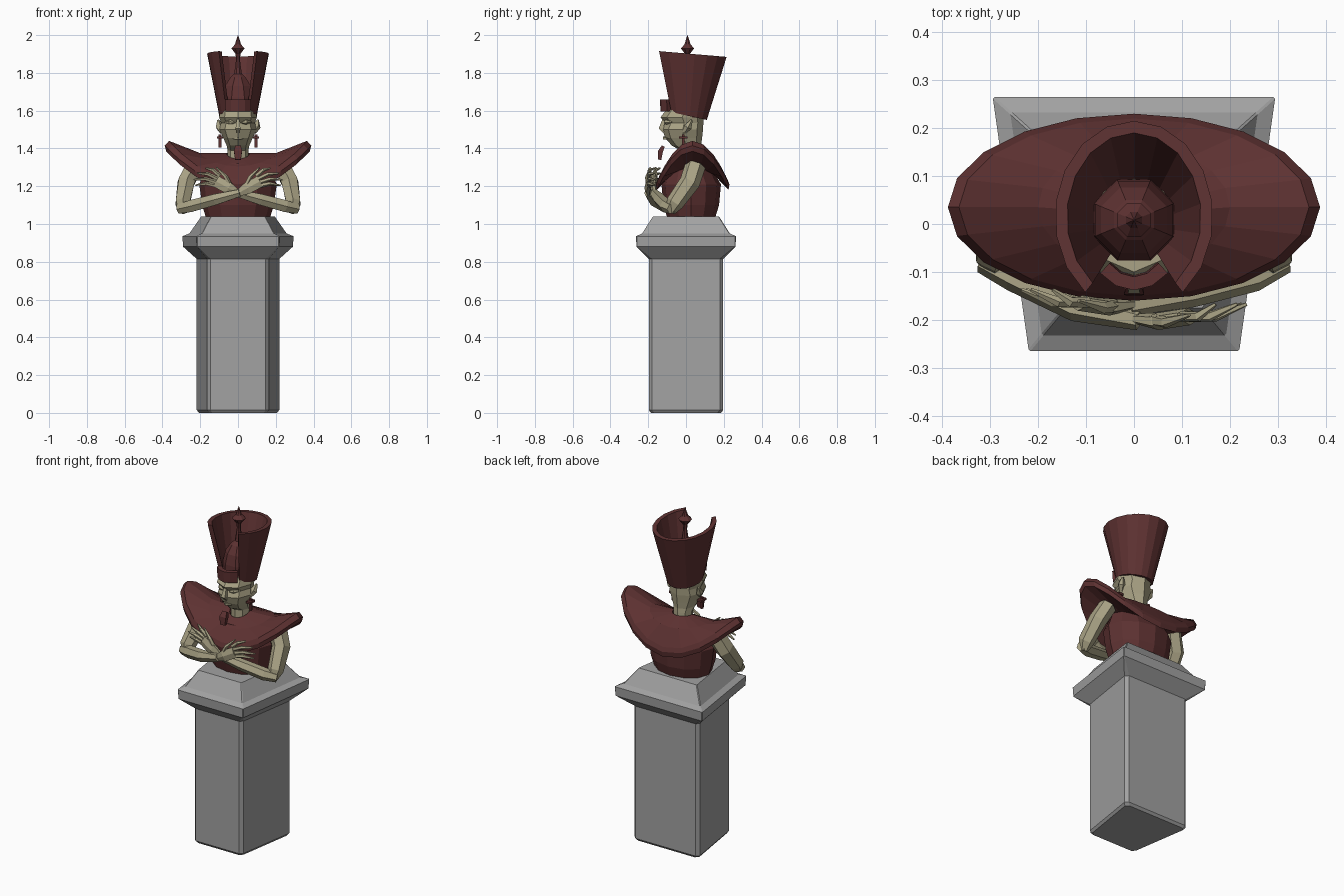
import bpy, bmesh
from math import sin, cos, pi, radians
from mathutils import Vector

cube = bpy.data.objects.get("Cube")
if cube:
    bpy.data.objects.remove(cube, do_unlink=True)


def material(name, rgb):
    m = bpy.data.materials.new(name)
    m.use_nodes = True
    m.diffuse_color = (*rgb, 1)
    m.node_tree.nodes["Principled BSDF"].inputs["Base Color"].default_value = (*rgb, 1)
    return m


STONE = material("grey_stone", (.36, .36, .36))
RED = material("dark_red", (.11, .031, .031))
SKIN = material("pale_skin", (.40, .365, .235))


def loft(name, rings, mat, wrap=False):
    """Skin a list of equal rings; cap the ends unless wrapped."""
    bm = bmesh.new()
    vs = [[bm.verts.new(p) for p in ring] for ring in rings]
    n = len(vs[0])
    pairs = list(zip(vs, vs[1:])) + ([(vs[-1], vs[0])] if wrap else [])
    for a, b in pairs:
        for i in range(n):
            j = (i + 1) % n
            bm.faces.new((a[i], a[j], b[j], b[i]))
    if not wrap:
        bm.faces.new(vs[0][::-1])
        bm.faces.new(vs[-1])
    bmesh.ops.recalc_face_normals(bm, faces=bm.faces[:])
    me = bpy.data.meshes.new(name)
    bm.to_mesh(me)
    bm.free()
    me.materials.append(mat)
    ob = bpy.data.objects.new(name, me)
    bpy.context.collection.objects.link(ob)
    return ob


def oval(z, rx, front, back, n=8, turn=0.0):
    cy, ry = (front + back) / 2, (back - front) / 2
    return [(rx * sin(a), cy - ry * cos(a), z)
            for a in (2 * pi * (k + turn) / n for k in range(n))]


def limb(name, path, mat, n=6, flat=1.0):
    """Tapered tube along (point, radius) pairs; flat squashes it front to back."""
    pts = [Vector(p) for p, r in path]
    rings = []
    for i, (p, r) in enumerate(path):
        d = (pts[min(i + 1, len(pts) - 1)] - pts[max(i - 1, 0)]).normalized()
        side = d.cross(Vector((0, 1, 0))).normalized()
        depth = side.cross(d)
        rings.append([pts[i] + side * r * cos(a) + depth * r * flat * sin(a)
                      for a in (2 * pi * (k + .5) / n for k in range(n))])
    return loft(name, rings, mat)


def box(name, centre, size, mat):
    (x, y, z), (w, d, h) = centre, [s / 2 for s in size]
    return loft(name, [[(x - w, y - d, k), (x + w, y - d, k), (x + w, y + d, k), (x - w, y + d, k)]
                       for k in (z - h, z + h)], mat)


def shell(name, start, end, n, low, high, thick, mat):
    """Curved wall. low and high are (rx, ry, centre y, z, z slope along y)."""
    rings = []
    for k in range(n + 1):
        a = radians(start + (end - start) * k / n)
        section = []
        for (rx, ry, cy, z, slope), t in ((low, 0), (high, 0), (high, thick), (low, thick)):
            y = cy - (ry - t) * cos(a)
            section.append(((rx - t) * sin(a), y, z + slope * y))
        rings.append(section)
    return loft(name, rings, mat)


# Pedestal, wider at the back than at the front
def plinth_ring(z, s, c):
    f, b = .83 * s, 1.11 * s
    half = [(f - c, -s), (f, -s + c), (b, s - c), (b - c, s)]
    return [(x, y, z) for x, y in half] + [(-x, y, z) for x, y in half[::-1]]


loft("pedestal", [plinth_ring(*r) for r in (
    (0, .186, .018), (.015, .197, .018), (.815, .197, .018), (.88, .262, .004),
    (.935, .265, .004), (.95, .232, .004), (1.04, .175, .004))], STONE)

# Torso
loft("torso", [oval(z, r, f, b, 12) for z, r, f, b in (
    (1.035, .17, -.10, .155), (1.10, .19, -.12, .175),
    (1.21, .205, -.13, .185), (1.32, .16, -.08, .12))], RED)

# Saddle-shaped collar with raised shoulder tips
collar = []
for k in range(20):
    a = 2 * pi * k / 20
    s, c = sin(a), cos(a)
    tip, front = s * s, max(c, 0)

    def at(rx, ry, z, cy=.035):
        return (rx * s, cy - ry * c, z)
    rim = 1.22 + .205 * tip
    collar.append([
        at(.06, .06, 1.375 - .03 * front, .025),
        at(.20, .13, 1.335 + .04 * tip - .03 * front),
        at(.365, .185, rim + .015),
        at(.388, .195, rim - .01),
        at(.38, .19, rim - .04),
        at(.19, .125, 1.25 + .05 * tip),
        at(.05, .05, 1.30, .025)])
loft("collar", collar, RED, wrap=True)

# Head and neck
loft("head", [oval(z, r, f, b) for z, r, f, b in (
    (1.30, .055, -.03, .085), (1.39, .055, -.03, .08), (1.415, .06, -.075, .08),
    (1.455, .078, -.11, .085), (1.50, .098, -.125, .09), (1.535, .09, -.11, .092),
    (1.565, .10, -.135, .095), (1.61, .095, -.10, .095))], SKIN)
limb("nose", [((0, -.115, 1.56), .01), ((0, -.132, 1.505), .018), ((0, -.115, 1.49), .014)], SKIN, 4)
limb("lips", [((-.025, -.098, 1.452), .004), ((0, -.115, 1.455), .01), ((.025, -.098, 1.452), .004)], SKIN, 4)
limb("chin_beard", [((0, -.12, 1.412), .02), ((0, -.135, 1.385), .03), ((0, -.14, 1.34), .022)], RED, 4, .6)

for s, side in ((-1, "right"), (1, "left")):
    limb(side + "_eye", [((s * .02, -.112, 1.535), .004), ((s * .042, -.105, 1.54), .014),
                         ((s * .07, -.075, 1.54), .004)], SKIN, 5)
    limb(side + "_ear", [((s * .085, -.01, 1.485), .012), ((s * .098, .01, 1.515), .022),
                         ((s * .105, .03, 1.55), .006)], SKIN, 5)
    # Cross-shaped earrings
    box(side + "_earring_stem", (s * .095, -.015, 1.44), (.014, .014, .07), RED)
    box(side + "_earring_bar", (s * .095, -.015, 1.458), (.03, .045, .012), RED)

# Tall open-fronted hat, its front band and the domed crown with a finial
shell("hat", 38, 322, 14, (.10, .105, .005, 1.575, -.22), (.165, .20, .015, 1.903, -.085), .025, RED)
shell("hat_band", -42, 42, 4, (.10, .135, 0, 1.595, 0), (.105, .138, 0, 1.66, 0), .028, RED)
crown = ((1.565, .088), (1.60, .092), (1.67, .088), (1.73, .074), (1.775, .045), (1.795, .022),
         (1.87, .011), (1.90, .014), (1.93, .038), (1.95, .018), (2.0, .001))
loft("crown_finial", [oval(z, r, .008 - r, .008 + r, 8, .5) for z, r in crown], RED)


# Crossed arms with spread hands on the chest
def arm(s, side, dy):
    def p(x, y, z):
        return (s * x, y + dy, z)
    limb(side + "_upper_arm", [((s * .23, .05, 1.31), .05), ((s * .275, .02, 1.22), .05),
                               ((s * .293, -.06, 1.11), .043), ((s * .29, -.085, 1.065), .024)], SKIN, 6, 1.1)
    limb(side + "_forearm", [((s * .315, -.075, 1.08), .028), ((s * .25, -.105, 1.095), .036),
                             (p(.12, -.145, 1.13), .034), (p(-.01, -.175, 1.165), .022)], SKIN)
    limb(side + "_palm", [(p(0, -.172, 1.162), .02), (p(-.05, -.178, 1.19), .036),
                          (p(-.115, -.168, 1.225), .036)], SKIN, 6, .5)
    tips = ((.225, 1.205), (.235, 1.235), (.215, 1.268), (.17, 1.295))
    for i, (x, z) in enumerate(tips):
        kx, kz = .108 - .004 * i, 1.20 + .018 * i
        mx, mz = (kx + x) / 2, (kz + z) / 2 + .012
        limb(f"{side}_finger_{i + 1}", [(p(-kx, -.168, kz), .012), (p(-mx, -.168, mz), .011),
                                        (p(-x, -.142, z), .004)], SKIN, 5)
    limb(side + "_thumb", [(p(-.04, -.175, 1.20), .014), (p(-.065, -.18, 1.25), .012),
                           (p(-.115, -.165, 1.30), .004)], SKIN, 5)


arm(-1, "right", -.025)
arm(1, "left", .005)
